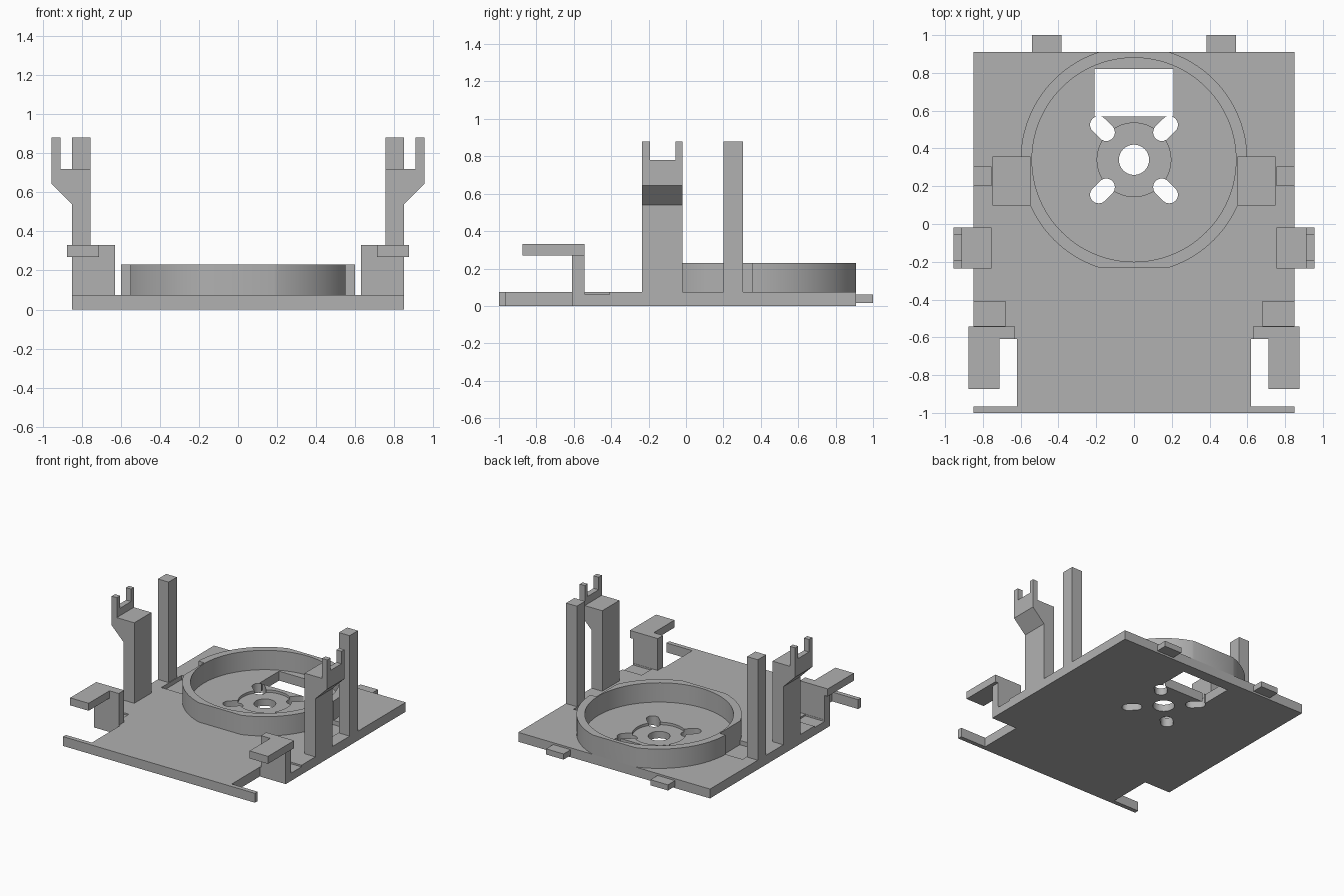
import bpy, bmesh, math
from mathutils import Matrix, Vector

cube = bpy.data.objects.get("Cube")
if cube:
    bpy.data.objects.remove(cube, do_unlink=True)

grey = bpy.data.materials.new("plain_grey")
grey.use_nodes = True
GREY = (0.44, 0.44, 0.44, 1)
grey.diffuse_color = GREY
grey.node_tree.nodes["Principled BSDF"].inputs["Base Color"].default_value = GREY

T = 0.075                 # plate top
CY = 0.34                 # ring centre


def make(name, bm):
    bmesh.ops.recalc_face_normals(bm, faces=bm.faces)
    me = bpy.data.meshes.new(name)
    bm.to_mesh(me)
    bm.free()
    me.materials.append(grey)
    ob = bpy.data.objects.new(name, me)
    bpy.context.scene.collection.objects.link(ob)
    return ob


def prism(name, pts, axis, lo, hi):
    """Extrude a 2D outline along z (xy points) or y (xz points)."""
    bm = bmesh.new()
    put = (lambda a, b: (a, b, lo)) if axis == "z" else (lambda a, b: (a, lo, b))
    face = bm.faces.new([bm.verts.new(put(*p)) for p in pts])
    move = Vector((0, 0, hi - lo)) if axis == "z" else Vector((0, hi - lo, 0))
    ext = bmesh.ops.extrude_face_region(bm, geom=[face])
    bmesh.ops.translate(bm, vec=move,
                        verts=[v for v in ext["geom"] if isinstance(v, bmesh.types.BMVert)])
    return make(name, bm)


def box(name, x0, x1, y0, y1, z0, z1):
    x0, x1 = sorted((x0, x1))
    return prism(name, [(x0, y0), (x1, y0), (x1, y1), (x0, y1)], "z", z0, z1)


def cyl(name, x, y, r, z0, z1, n=96):
    bm = bmesh.new()
    bmesh.ops.create_cone(bm, cap_ends=True, segments=n, radius1=r, radius2=r, depth=z1 - z0,
                          matrix=Matrix.Translation((x, y, (z0 + z1) / 2)))
    return make(name, bm)


def boolean(ob, cutter, op="DIFFERENCE"):
    mod = ob.modifiers.new("cut", "BOOLEAN")
    mod.operation, mod.object, mod.solver = op, cutter, "EXACT"
    bpy.context.view_layer.objects.active = ob
    bpy.ops.object.modifier_apply(modifier=mod.name)
    bpy.data.objects.remove(cutter, do_unlink=True)


def pocket(s):
    return box("pocket_cutter", s * 0.548, s * 0.75, 0.1, 0.355, 0.04, 0.4)


# Base plate with notched front corners
half = [(0.85, -1), (0.85, -0.965), (0.62, -0.965), (0.62, -0.61), (0.85, -0.61), (0.85, 0.91)]
plate = prism("base_plate", half + [(-x, y) for x, y in reversed(half)], "z", 0, T)

# Hub recess, centre hole, window and side pockets
boolean(plate, cyl("hub_cutter", 0, CY, 0.195, 0.055, 0.2))
boolean(plate, cyl("hole_cutter", 0, CY, 0.08, -0.1, 0.2, 48))
boolean(plate, box("window_cutter", -0.21, 0.21, 0.57, 0.82, -0.1, 0.2))
for s in (-1, 1):
    boolean(plate, pocket(s))
    boolean(plate, box("shallow_cutter", s * 0.68, s * 0.9, -0.54, -0.41, 0.062, 0.2))

# Diagonal rounded slots around the hub
for sx in (-1, 1):
    for sy in (-1, 1):
        diag = math.atan2(sy, sx)
        pts = []
        for end in (0, math.pi):
            cx = sx * 0.167 + 0.028 * math.cos(diag + end)
            cy = CY + sy * 0.165 + 0.028 * math.sin(diag + end)
            for i in range(13):
                a = diag + end - math.pi / 2 + math.pi * i / 12
                pts.append((cx + 0.046 * math.cos(a), cy + 0.046 * math.sin(a)))
        boolean(plate, prism("slot_cutter", pts, "z", -0.1, 0.2))

# Round wall, trimmed front and back and thinned at the sides
ring = cyl("ring_wall", 0, CY, 0.6, T, 0.23, 128)
boolean(ring, cyl("bore_cutter", 0, CY, 0.54, 0, 0.4, 128))
boolean(ring, box("trim", -1, 1, -0.23, 0.91, 0, 0.4), "INTERSECT")
for s in (-1, 1):
    boolean(ring, pocket(s))

for s, side in ((1, "left"), (-1, "right")):
    # Tall post
    box(side + "_post", s * 0.755, s * 0.85, 0.2, 0.305, T, 0.88)

    # Bracket arm with forked outer lip
    arm = [(0.755, T), (0.85, T), (0.85, 0.54), (0.955, 0.645), (0.955, 0.88),
           (0.91, 0.88), (0.91, 0.72), (0.755, 0.72)]
    fork = prism(side + "_fork_arm", [(s * x, z) for x, z in arm], "y", -0.235, -0.018)
    boolean(fork, box("fork_cutter", s * 0.88, s * 1.1, -0.193, -0.055, 0.78, 1))

    # Hook: upright and overhanging slab
    box(side + "_hook_upright", s * 0.63, s * 0.85, -0.61, -0.542, T, 0.33)
    box(side + "_hook_slab", s * 0.713, s * 0.877, -0.873, -0.542, 0.27, 0.33)

    # Rear tab
    box(side + "_rear_tab", s * 0.385, s * 0.54, 0.91, 1, 0.015, 0.06)

# Smooth shading on curved walls
for ob in (plate, ring):
    bpy.ops.object.select_all(action="DESELECT")
    ob.select_set(True)
    bpy.context.view_layer.objects.active = ob
    bpy.ops.object.shade_smooth_by_angle(angle=math.radians(25))
